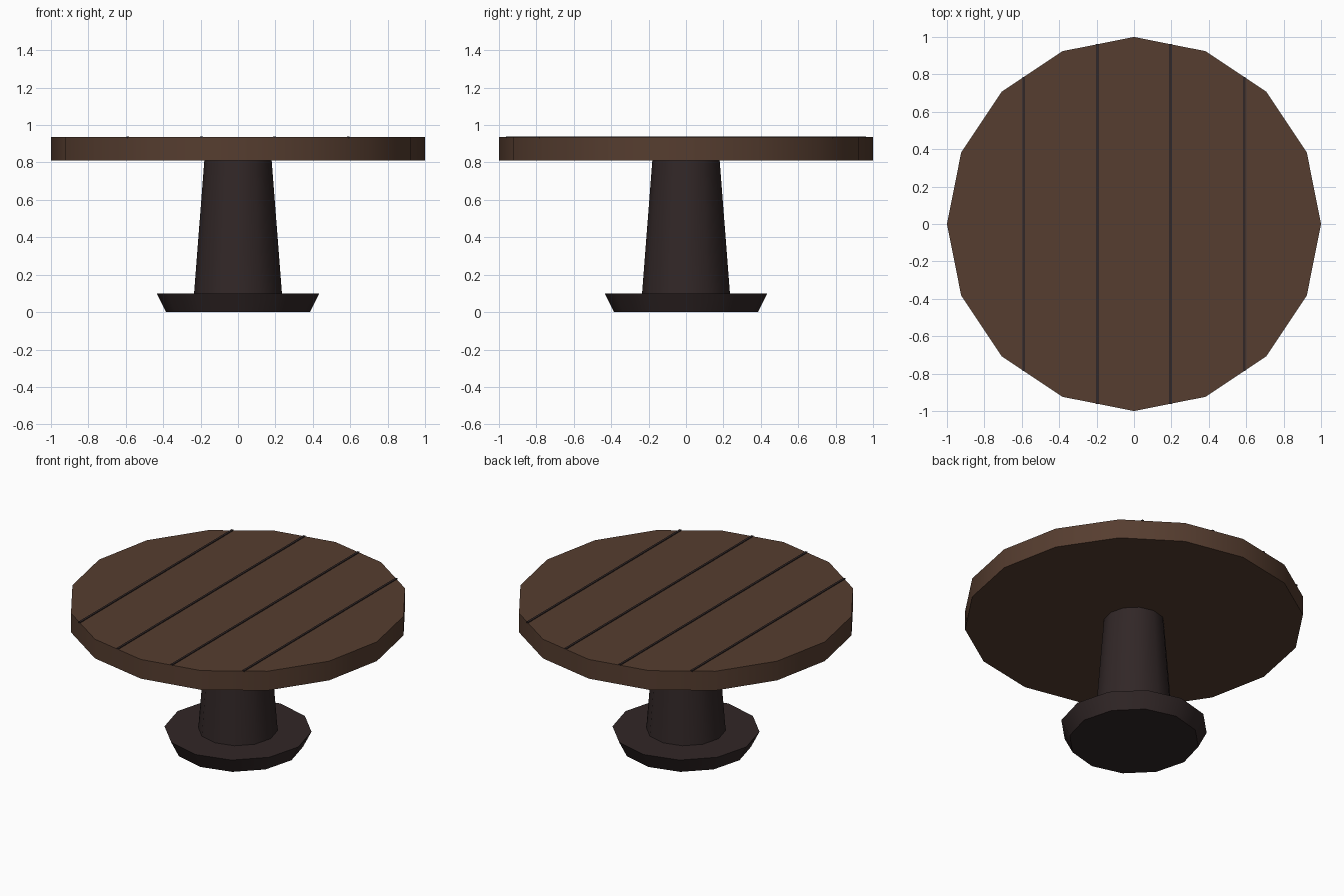
import bpy, math

if "Cube" in bpy.data.objects:
    bpy.data.objects.remove(bpy.data.objects["Cube"])

def material(name, rgb):
    m = bpy.data.materials.new(name)
    m.diffuse_color = (*rgb, 1)
    m.use_nodes = True
    m.node_tree.nodes["Principled BSDF"].inputs["Base Color"].default_value = m.diffuse_color
    return m

wood = material("brown wood", (0.093, 0.047, 0.029))
dark = material("dark iron", (0.031, 0.020, 0.020))

def turned(name, sides, rings, mat):
    """Capped solid of revolution from (radius, z) rings, a vertex on each axis."""
    verts = [(r * math.cos(2 * math.pi * i / sides),
              r * math.sin(2 * math.pi * i / sides), z)
             for r, z in rings for i in range(sides)]
    faces = [tuple(reversed(range(sides))),
             tuple(range((len(rings) - 1) * sides, len(rings) * sides))]
    for k in range(len(rings) - 1):
        for i in range(sides):
            j = (i + 1) % sides
            a, b = k * sides, (k + 1) * sides
            faces.append((a + i, a + j, b + j, b + i))
    me = bpy.data.meshes.new(name)
    me.from_pydata(verts, [], faces)
    me.materials.append(mat)
    ob = bpy.data.objects.new(name, me)
    bpy.context.collection.objects.link(ob)
    bpy.ops.object.select_all(action='DESELECT')
    ob.select_set(True)
    bpy.context.view_layer.objects.active = ob
    bpy.ops.object.shade_smooth_by_angle(angle=math.radians(35))
    return ob

# Table top, pedestal and flared foot
turned("table_top", 16, [(1.0, 0.81), (1.0, 0.935)], wood)
turned("pedestal", 12, [(0.235, 0.10), (0.18, 0.81)], dark)
turned("foot", 12, [(0.385, 0.0), (0.435, 0.10)], dark)

# Thin plank seams running out to the rim
for n, (x, half) in enumerate([(-0.59, 0.787), (-0.195, 0.962),
                               (0.195, 0.962), (0.59, 0.787)]):
    bpy.ops.mesh.primitive_cube_add(size=1, location=(x, 0, 0.936))
    seam = bpy.context.object
    seam.name = f"plank_seam_{n + 1}"
    seam.scale = (0.014, 2 * half, 0.008)
    seam.data.materials.append(dark)
